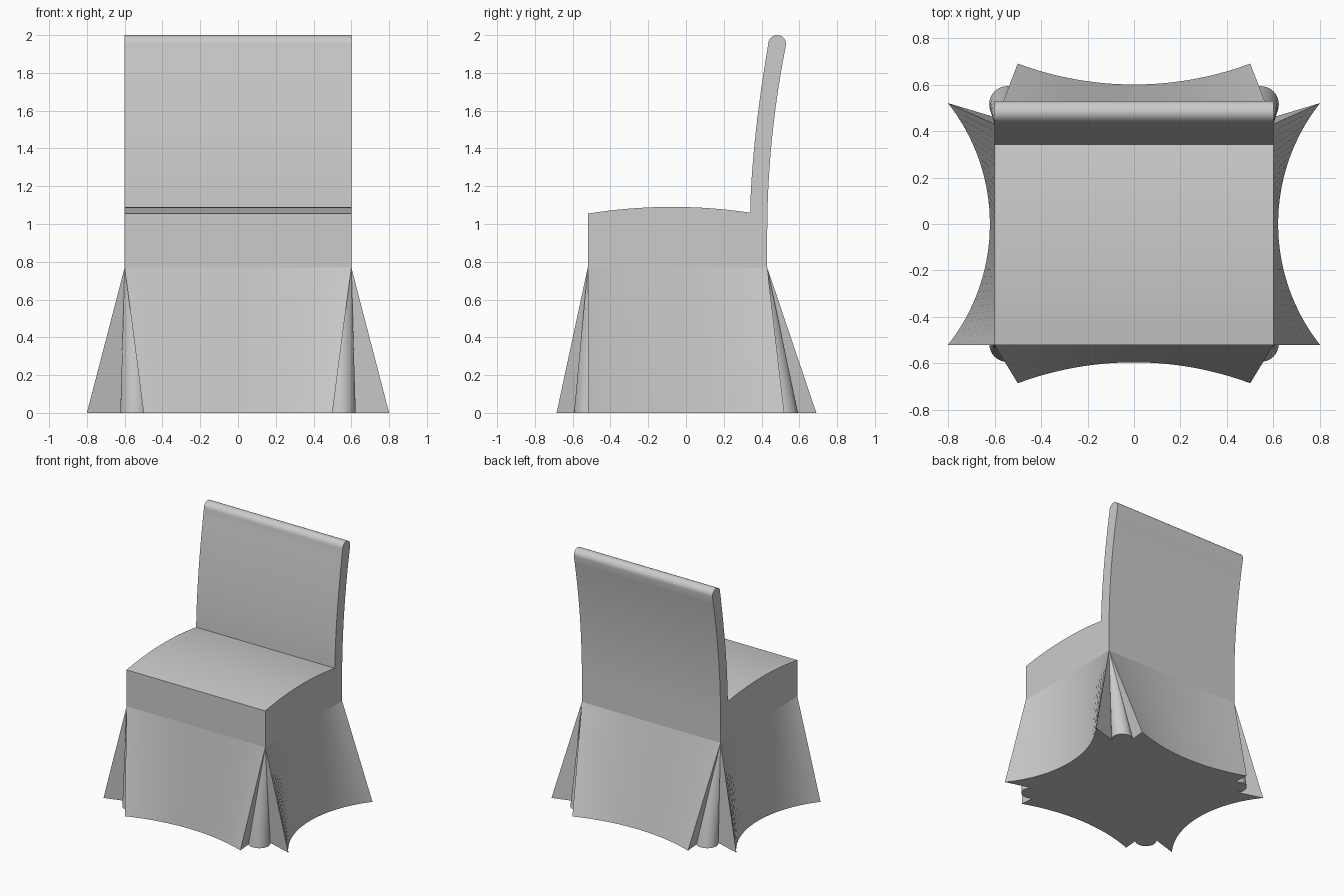
import bpy, bmesh
from math import sin, cos, pi, radians, sqrt

if "Cube" in bpy.data.objects:
    bpy.data.objects.remove(bpy.data.objects["Cube"])

HEM, W = 0.77, 0.6          # skirt seam height, half width of the seat
FRONT, BACK = -0.52, 0.43   # seat depth limits


def finish(name, bm):
    bmesh.ops.remove_doubles(bm, verts=bm.verts, dist=1e-5)
    bmesh.ops.recalc_face_normals(bm, faces=bm.faces)
    me = bpy.data.meshes.new(name)
    bm.to_mesh(me)
    bm.free()
    ob = bpy.data.objects.new(name, me)
    bpy.context.collection.objects.link(ob)
    bpy.ops.object.select_all(action='DESELECT')
    ob.select_set(True)
    bpy.context.view_layer.objects.active = ob
    bpy.ops.object.shade_smooth_by_angle(angle=radians(30))
    return ob


# Seat and backrest: one side profile (y, z) extruded across the width
N = 16
prof = [(FRONT, HEM)]
for i in range(N + 1):                                   # crowned seat top
    t = i / N
    prof.append((FRONT + 0.86 * t, 1.055 + 0.005 * t + 0.132 * t * (1 - t)))
for i in range(1, N + 1):                                # backrest front
    t = i / N
    prof.append((0.34 + 0.095 * t ** 1.6, 1.06 + 0.89 * t))
for i in range(1, N):                                    # rounded top edge
    a = pi - pi * i / N
    prof.append((0.4825 + 0.0475 * cos(a), 1.952 + 0.048 * sin(a)))
for i in range(N + 1):                                   # backrest rear
    t = 1 - i / N
    prof.append((BACK + 0.1 * t * t, 0.95 + t))
prof.append((BACK, HEM))

bm = bmesh.new()
left, right = [[bm.verts.new((x, y, z)) for y, z in prof] for x in (-W, W)]
bm.faces.new(left)
bm.faces.new(right)
for i in range(len(prof) - 1):
    bm.faces.new((left[i], left[i + 1], right[i + 1], right[i]))
finish("seat_and_backrest", bm)


# Skirt: right half of the hem outline lofted to the seat rectangle
def sag(u, depth, half):
    """Rise of a circular arc above its middle, u in -1..1."""
    r = (half * half + depth * depth) / (2 * depth)
    return r - sqrt(r * r - (u * half) ** 2)


loops = []   # (hem point, seam point)
M = 16
for i in range(M + 1):                                   # front panel
    u = i / M
    loops.append(((0.5 * u, -0.595 - sag(u, 0.09, 0.5)), (W * u, FRONT)))


def pleat(sy, start, corner_y):
    for i in range(M + 1):                               # round corner fold
        a = start + pi * i / M
        loops.append(((0.545 + 0.078 * cos(a), sy * 0.515 + 0.078 * sin(a)),
                      (W, corner_y)))


pleat(-1, radians(-135), FRONT)
for i in range(2 * M + 1):                               # side panel
    u = i / M - 1
    loops.append(((0.62 + sag(u, 0.18, 0.52), 0.52 * u),
                  (W, FRONT + (BACK - FRONT) * (u + 1) / 2)))
pleat(1, radians(-45), BACK)
for i in range(M + 1):                                   # back panel
    u = 1 - i / M
    loops.append(((0.5 * u, 0.6 + sag(u, 0.09, 0.5)), (W * u, BACK)))

bm = bmesh.new()
low = [bm.verts.new((*h, 0)) for h, s in loops]
top = [bm.verts.new((*s, HEM)) for h, s in loops]
for i in range(len(loops) - 1):
    bm.faces.new((low[i], low[i + 1], top[i + 1], top[i]))
bm.faces.new(low)
skirt = finish("skirt", bm)
mirror = skirt.modifiers.new("Mirror", 'MIRROR')
mirror.use_clip = True
